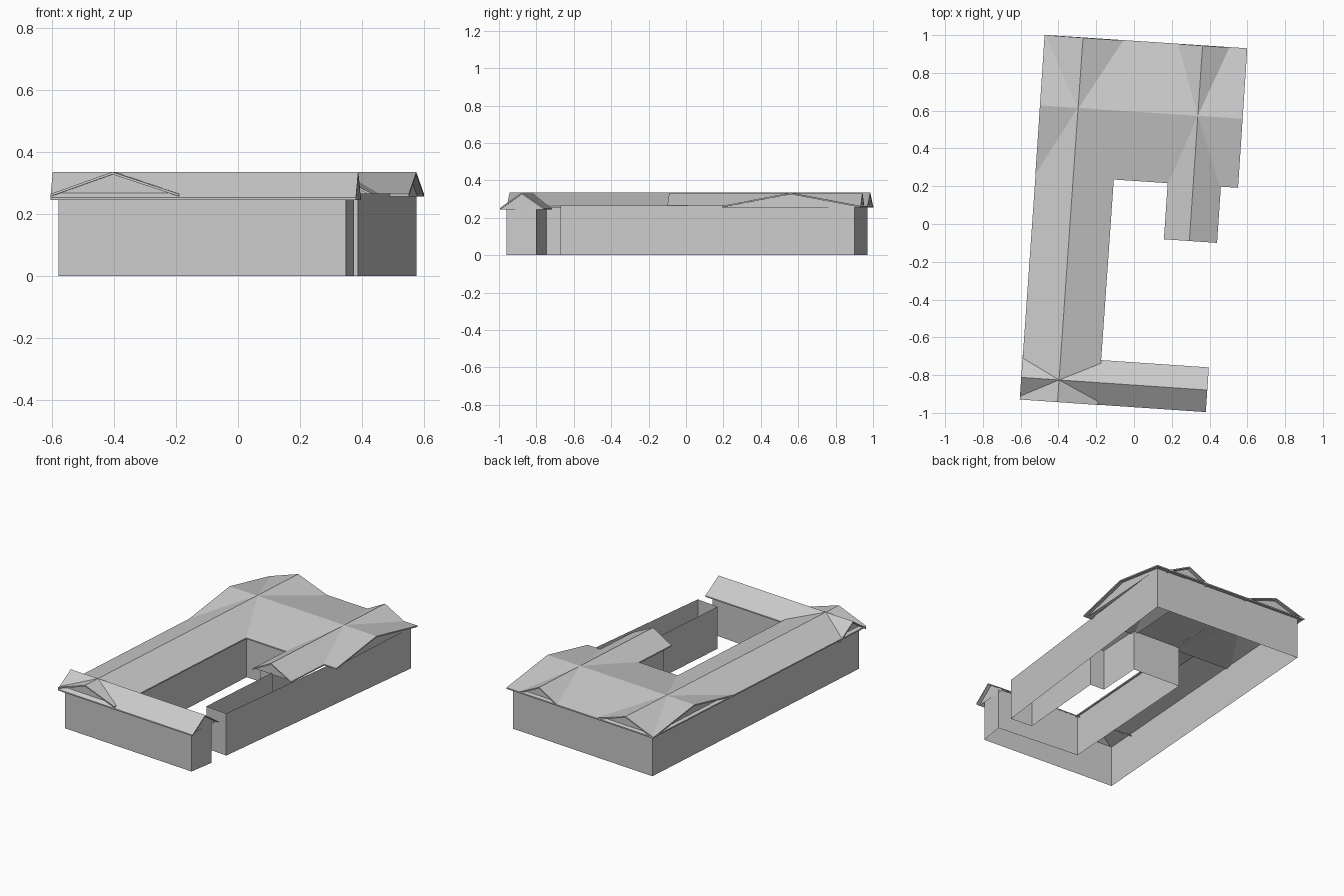
import bpy
from mathutils import Vector

if "Cube" in bpy.data.objects:
    bpy.data.objects.remove(bpy.data.objects["Cube"])

WALL_TOP = 0.265


def make_mesh(name, verts, faces):
    mesh = bpy.data.meshes.new(name)
    mesh.from_pydata(verts, [], faces)
    mesh.update()
    obj = bpy.data.objects.new(name, mesh)
    bpy.context.collection.objects.link(obj)
    return obj


def wall_ring(name, outline, height):
    """Single-sheet vertical walls, open above and below."""
    n = len(outline)
    verts = [(x, y, z) for z in (0, height) for x, y in outline]
    faces = [(i, (i + 1) % n, (i + 1) % n + n, i + n) for i in range(n)]
    return make_mesh(name, verts, faces)


def gable_roof(name, start, end, left, right, eave, ridge, thick=0.008, inset=0.022):
    """Thin folded roof along a ridge line, with a gable infill near each end."""
    a, b = Vector(start), Vector(end)
    along = (b - a).normalized()
    side = Vector((-along.y, along.x))

    def section(p, profile):
        return [(*(p + side * s), z) for s, z in profile]

    low = [(left, eave - thick), (0, ridge - thick), (-right, eave - thick)]
    loop = [(left, eave), (0, ridge), (-right, eave)] + low[::-1]
    verts = section(a, loop) + section(b, loop)
    faces = [(i, i + 6, (i + 1) % 6 + 6, (i + 1) % 6) for i in range(6)]
    faces += [(0, 1, 4, 5), (1, 2, 3, 4), (6, 11, 10, 7), (7, 10, 9, 8)]
    make_mesh(name, verts, faces)
    ends = section(a + along * inset, low) + section(b - along * inset, low)
    make_mesh(name + "_gables", ends, [(0, 2, 1), (3, 4, 5)])


# Walls wrapping the four wings and the courtyard, with a passage at front right
wall_ring("walls", [
    (-0.445, 0.97), (-0.578, -0.895), (0.348, -0.96), (0.374, -0.80),   # outside
    (-0.19, -0.745), (-0.125, 0.265), (0.205, 0.245),                   # courtyard
    (0.188, -0.052), (0.286, -0.058), (0.238, -0.655),                  # step in right wing
    (0.387, -0.67), (0.575, 0.90)], WALL_TOP)

# Roofs: crossing gables over each wing
gable_roof("left_roof", (-0.405, -0.943), (-0.27, 0.986), 0.20, 0.215, 0.264, 0.335)
gable_roof("back_roof", (-0.498, 0.628), (0.575, 0.557), 0.374, 0.366, 0.264, 0.334)
gable_roof("right_roof", (0.293, -0.09), (0.363, 0.944), 0.135, 0.147, 0.262, 0.334)
gable_roof("front_roof", (-0.597, -0.812), (0.388, -0.879), 0.12, 0.117, 0.252, 0.335)
